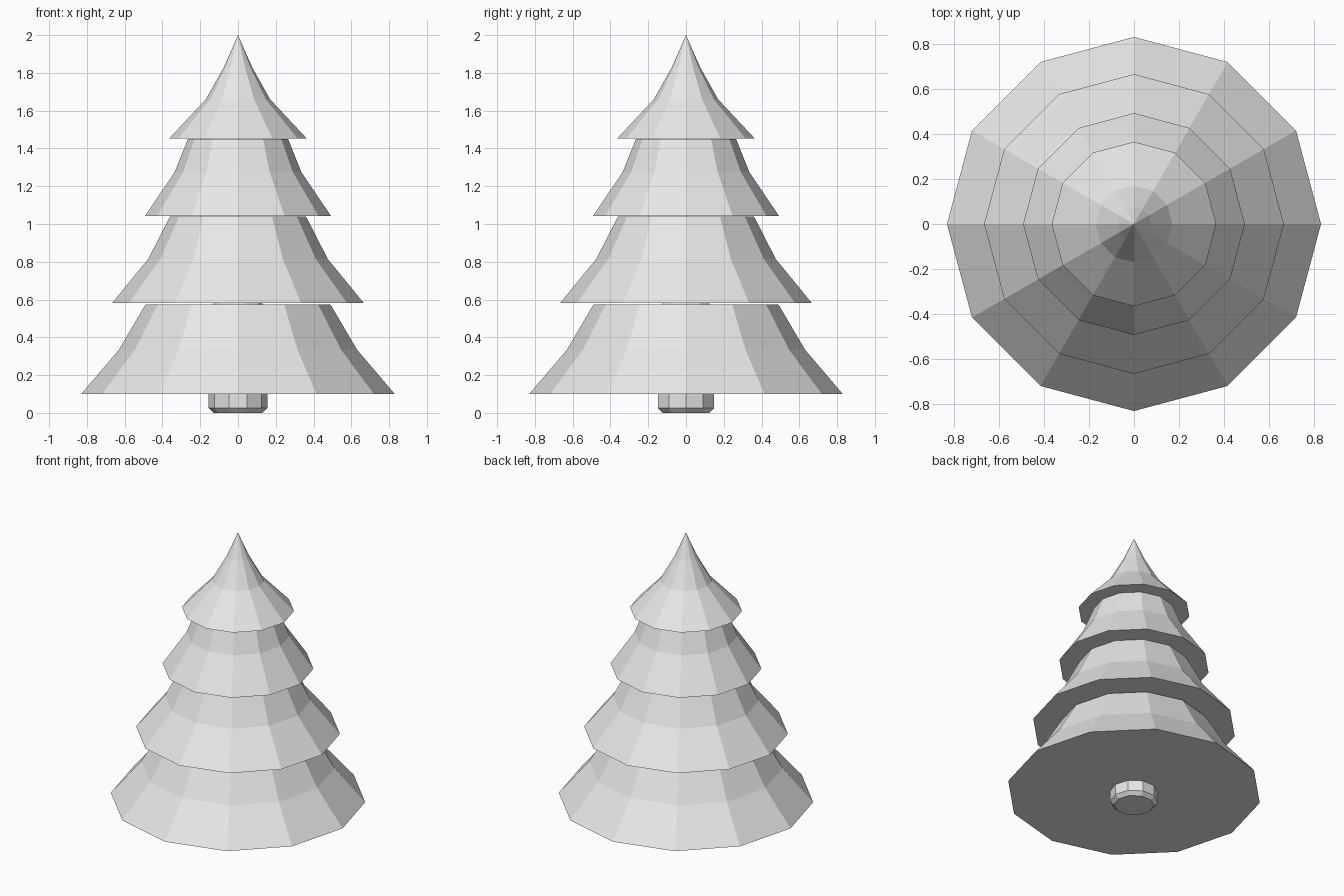
import bpy
import bmesh
from math import cos, sin, pi

cube = bpy.data.objects.get("Cube")
if cube:
    bpy.data.objects.remove(cube, do_unlink=True)

# One flat colour
grey = bpy.data.materials.new("light_grey")
grey.use_nodes = True
colour = (0.8, 0.8, 0.8, 1)
grey.diffuse_color = colour
grey.node_tree.nodes["Principled BSDF"].inputs["Base Color"].default_value = colour


def lathe(name, profile, sides, turn=0.0):
    """Closed faceted solid from (radius, height) rings, bottom to top."""
    bm = bmesh.new()
    rings = []
    for r, z in profile:
        if r == 0:
            rings.append([bm.verts.new((0, 0, z))] * sides)
        else:
            angles = [turn + 2 * pi * i / sides for i in range(sides)]
            rings.append([bm.verts.new((r * cos(a), r * sin(a), z)) for a in angles])
    for low, high in zip(rings, rings[1:]):
        for i in range(sides):
            j = (i + 1) % sides
            corners = [low[i], low[j], high[j], high[i]]
            bm.faces.new(list(dict.fromkeys(corners)))
    bm.faces.new(rings[0][::-1])
    if profile[-1][0] > 0:
        bm.faces.new(rings[-1])
    bmesh.ops.recalc_face_normals(bm, faces=bm.faces)
    mesh = bpy.data.meshes.new(name)
    bm.to_mesh(mesh)
    bm.free()
    mesh.materials.append(grey)
    obj = bpy.data.objects.new(name, mesh)
    bpy.context.collection.objects.link(obj)
    return obj


# Trunk with chamfered ends
lathe("trunk", [(0.13, 0), (0.155, 0.025), (0.155, 0.55), (0.125, 0.583)], 10)

# Flared branch tiers, widest at the bottom
tiers = {
    "bottom_branches": [(0.83, 0.10), (0.63, 0.335), (0.49, 0.573)],
    "lower_branches": [(0.665, 0.583), (0.475, 0.815), (0.36, 1.04)],
    "upper_branches": [(0.492, 1.043), (0.335, 1.275), (0.265, 1.45)],
    "top_branches": [(0.365, 1.452), (0.17, 1.66), (0.075, 1.83), (0, 2.0)],
}
for name, profile in tiers.items():
    lathe(name, profile, 12)
